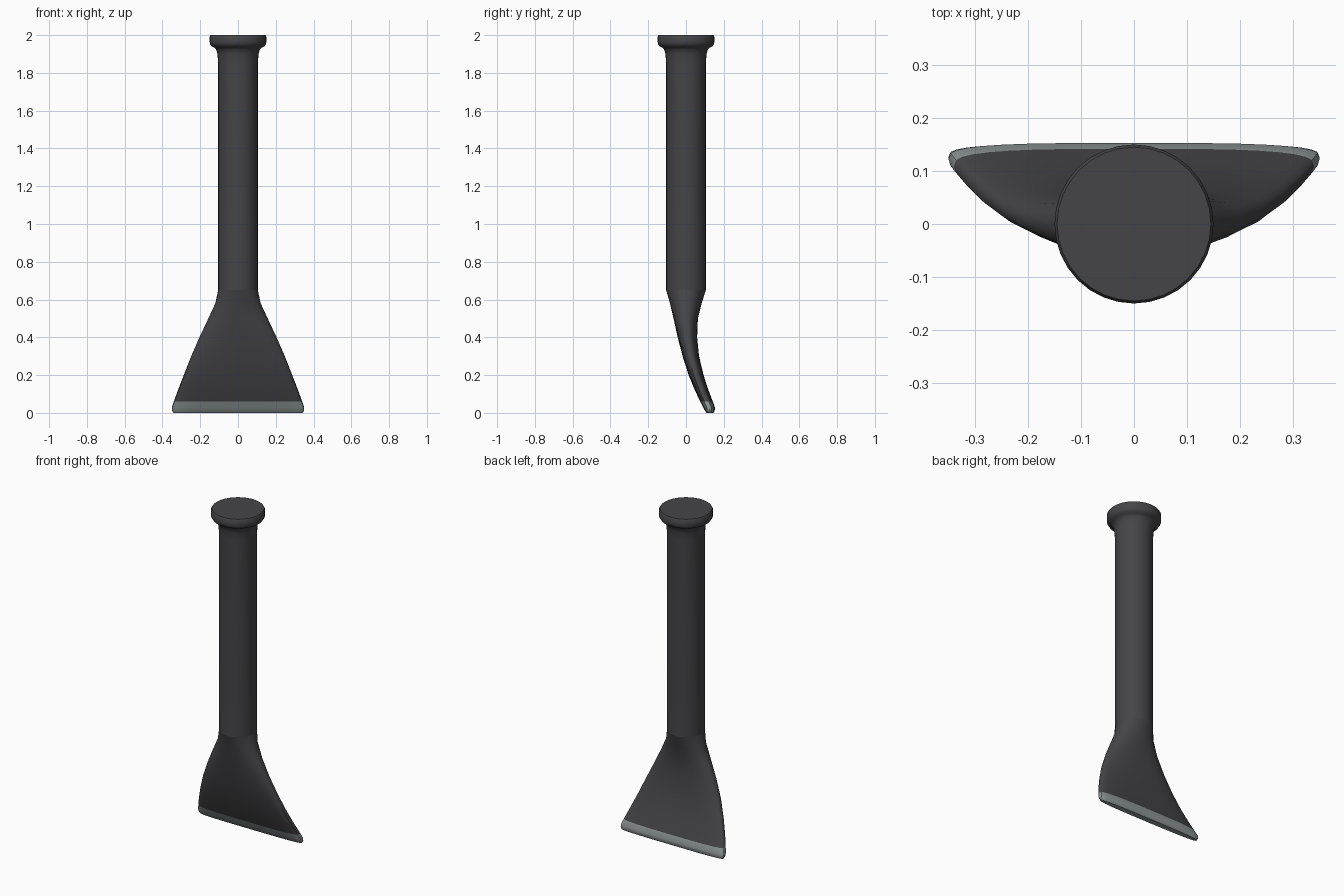
import bpy
import math

SIDES = 32
cube = bpy.data.objects.get("Cube")
if cube:
    bpy.data.objects.remove(cube, do_unlink=True)


def material(name, rgb, roughness):
    mat = bpy.data.materials.new(name)
    mat.use_nodes = True
    mat.diffuse_color = (*rgb, 1)
    bsdf = mat.node_tree.nodes["Principled BSDF"]
    bsdf.inputs["Base Color"].default_value = (*rgb, 1)
    bsdf.inputs["Roughness"].default_value = roughness
    return mat


def ring(z, half_width, front, back, power):
    """Rounded cross-section; a higher power gives a squarer outline."""
    points = []
    for i in range(SIDES):
        a = math.tau * i / SIDES
        c, s = math.cos(a), math.sin(a)
        x = math.copysign(abs(c) ** (2 / power), c) * half_width
        y = math.copysign(abs(s) ** (2 / power), s) * (back - front) / 2
        points.append((x, y + (front + back) / 2, z))
    return points


def loft(name, sections, mat, cap_start=False, cap_end=False):
    verts = [p for section in sections for p in ring(*section)]
    faces = []
    for r in range(len(sections) - 1):
        for i in range(SIDES):
            j = (i + 1) % SIDES
            a, b = r * SIDES, (r + 1) * SIDES
            faces.append((a + i, a + j, b + j, b + i))
    if cap_start:
        faces.append(tuple(reversed(range(SIDES))))
    if cap_end:
        faces.append(tuple(range(len(verts) - SIDES, len(verts))))
    mesh = bpy.data.meshes.new(name)
    mesh.from_pydata(verts, [], faces)
    mesh.materials.append(mat)
    obj = bpy.data.objects.new(name, mesh)
    bpy.context.collection.objects.link(obj)
    bpy.ops.object.select_all(action="DESELECT")
    obj.select_set(True)
    bpy.context.view_layer.objects.active = obj
    bpy.ops.object.shade_smooth_by_angle(angle=math.radians(40))
    return obj


dark = material("dark iron", (0.06, 0.06, 0.065), 0.5)
steel = material("bright steel", (0.27, 0.30, 0.30), 0.5)

# Shared seam between the blade and its sharpened edge
seam = (0.06, 0.34, 0.075, 0.142, 3.2)

# Sharpened edge
loft("cutting_edge", [
    (0.0, 0.342, 0.11, 0.145, 3.2),
    (0.012, 0.35, 0.1, 0.152, 3.4),
    (0.03, 0.35, 0.09, 0.153, 3.4),
    seam,
], steel, cap_start=True)

# Blade: flat curved flare narrowing into the round shaft
loft("blade", [
    seam,
    (0.12, 0.318, 0.047, 0.119, 3.0),
    (0.2, 0.287, 0.014, 0.093, 2.9),
    (0.3, 0.248, -0.018, 0.069, 2.7),
    (0.4, 0.204, -0.044, 0.059, 2.5),
    (0.5, 0.157, -0.066, 0.063, 2.3),
    (0.58, 0.12, -0.085, 0.083, 2.1),
    (0.65, 0.105, -0.105, 0.105, 2.0),
], dark)

# Shaft and struck head: radius profile as (height, radius)
profile = [(0.65, 0.105), (1.85, 0.105), (1.9, 0.109), (1.925, 0.116),
           (1.935, 0.128), (1.942, 0.141), (1.955, 0.149), (1.965, 0.15),
           (1.992, 0.15), (2.0, 0.145)]
loft("shaft_and_head", [(z, r, -r, r, 2) for z, r in profile], dark,
     cap_end=True)
